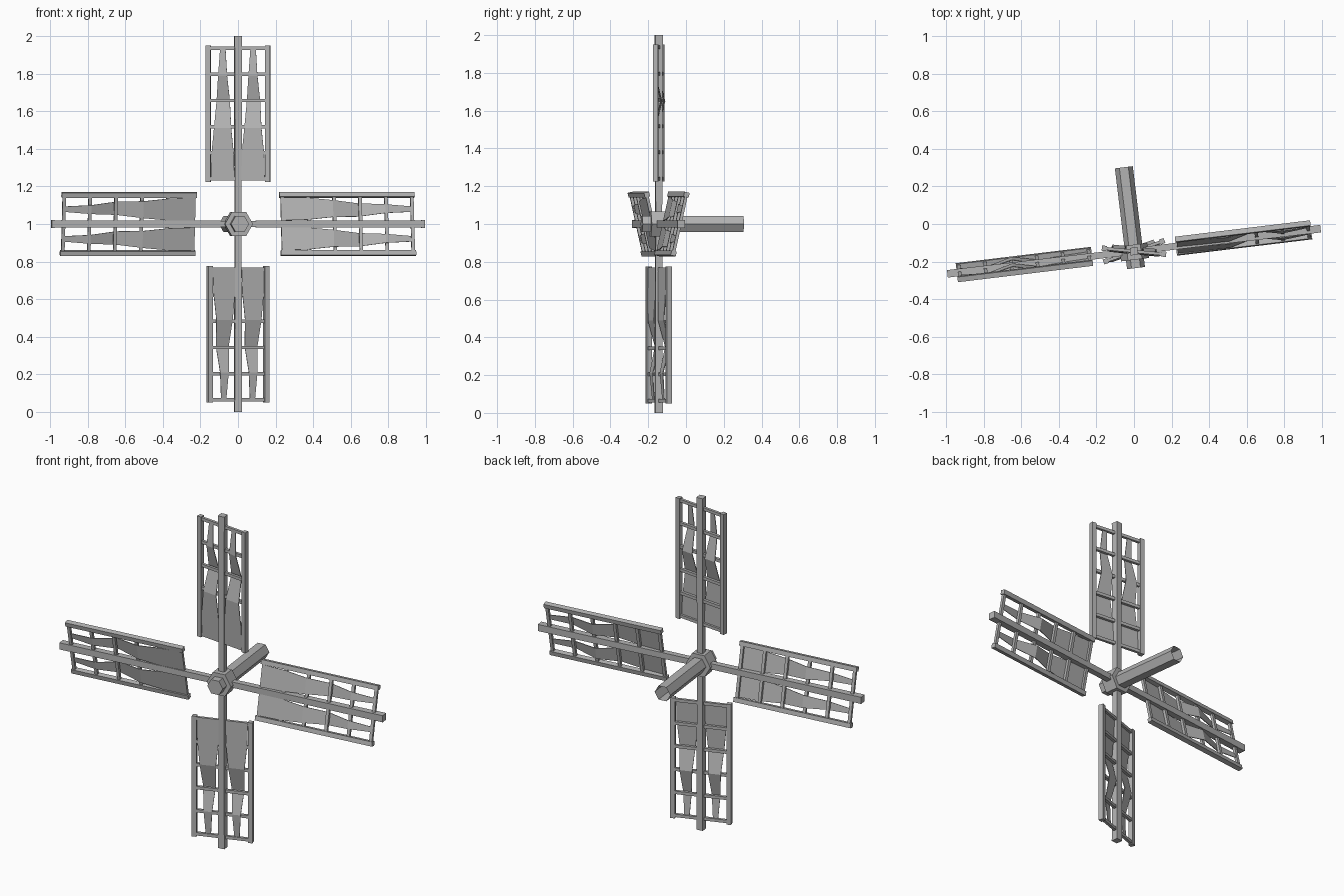
import bpy, bmesh, math
from mathutils import Matrix, Vector

if "Cube" in bpy.data.objects:
    bpy.data.objects.remove(bpy.data.objects["Cube"])

grey = bpy.data.materials.new("weathered grey")
grey.diffuse_color = (0.45, 0.45, 0.45, 1)
grey.use_nodes = True
grey.node_tree.nodes["Principled BSDF"].inputs["Base Color"].default_value = grey.diffuse_color

# whole rotor is turned slightly about the vertical
BASE = Matrix.Translation((0, -0.145, 1.0)) @ Matrix.Rotation(math.radians(6.9), 4, 'Z')
PITCH = Matrix.Rotation(math.radians(-12.5), 4, 'Z')


def finish(name, bm, matrix):
    bmesh.ops.recalc_face_normals(bm, faces=bm.faces)
    mesh = bpy.data.meshes.new(name)
    bm.to_mesh(mesh)
    bm.free()
    mesh.materials.append(grey)
    ob = bpy.data.objects.new(name, mesh)
    ob.matrix_world = matrix
    bpy.context.collection.objects.link(ob)
    return ob


def add_box(bm, centre, size):
    m = Matrix.Translation(centre) @ Matrix.Diagonal((*size, 1))
    return bmesh.ops.create_cube(bm, size=1, matrix=m)["verts"]


def hex_prism(name, radius, y0, y1, open_back=False):
    bm = bmesh.new()
    rings = []
    for y in (y0, y1):
        rings.append([bm.verts.new((radius * math.cos(i * math.pi / 3), y,
                                    radius * math.sin(i * math.pi / 3))) for i in range(6)])
    a, b = rings
    for i in range(6):
        j = (i + 1) % 6
        bm.faces.new((a[i], a[j], b[j], b[i]))
    bm.faces.new(a)
    if not open_back:
        bm.faces.new(b)
    return finish(name, bm, BASE)


# axle and hub collar
hex_prism("axle", 0.048, -0.09, 0.45, open_back=True)
hex_prism("hub_collar", 0.075, -0.045, 0.035)

# cloth: distance from hub, half width, depth as it weaves through the rungs
CLOTH = [(0.235, 0.063, -0.006), (0.37, 0.060, -0.010), (0.51, 0.046, -0.014),
         (0.65, 0.036, 0.022), (0.79, 0.024, -0.012), (0.94, 0.014, 0.0)]

for k, side in enumerate(("top", "right", "bottom", "left")):
    arm_m = BASE @ Matrix.Rotation(k * math.pi / 2, 4, 'Y')
    sail_m = arm_m @ PITCH

    # arm, slightly thicker at the tip
    bm = bmesh.new()
    for v in add_box(bm, (0, 0, 0.5), (0.04, 0.04, 1.0)):
        if v.co.z < 0.5:
            v.co.x *= 0.85
            v.co.y *= 0.85
    finish(side + "_arm", bm, arm_m)

    # ladder frame: two rails and six rungs
    bm = bmesh.new()
    for s in (-1, 1):
        add_box(bm, (s * 0.159, 0, 0.587), (0.026, 0.028, 0.725))
    for i in range(6):
        add_box(bm, (0, 0, 0.24 + 0.139 * i), (0.31, 0.016, 0.018))
    finish(side + "_sail_frame", bm, sail_m)

    # pair of tapering cloths
    bm = bmesh.new()
    for s in (-1, 1):
        prev = None
        for r, w, y in CLOTH:
            row = [bm.verts.new((s * 0.081 + d * w, y, r)) for d in (-1, 1)]
            if prev:
                bm.faces.new((prev[0], prev[1], row[1], row[0]))
            prev = row
    cloth = finish(side + "_sail_cloth", bm, sail_m)
    solid = cloth.modifiers.new("thickness", 'SOLIDIFY')
    solid.thickness = 0.004
    solid.offset = 0
